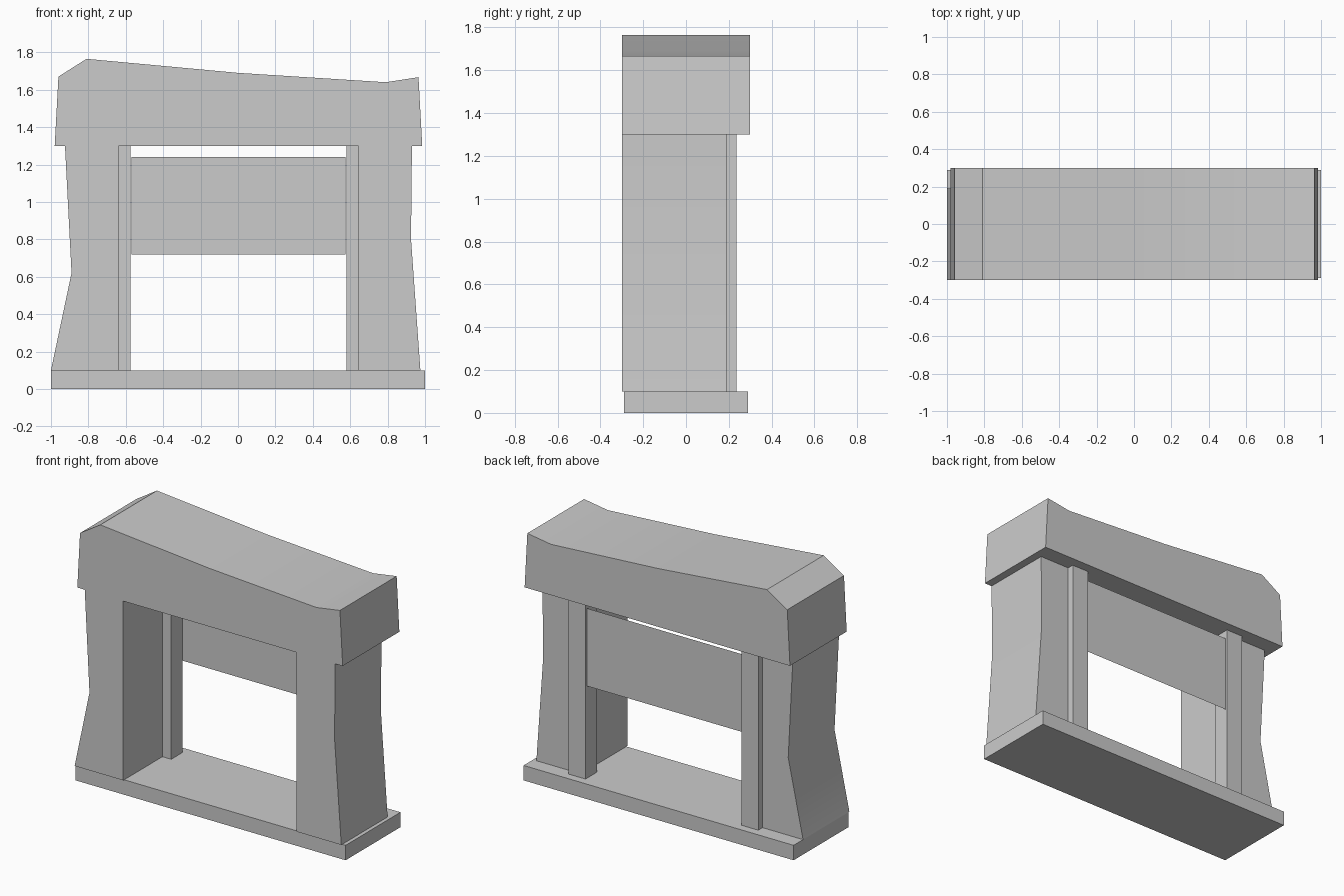
import bpy, bmesh, math

if "Cube" in bpy.data.objects:
    bpy.data.objects.remove(bpy.data.objects["Cube"])


def extrude_profile(name, points, y0, y1):
    """Extrude a front (x, z) outline from y0 to y1."""
    bm = bmesh.new()
    face = bm.faces.new([bm.verts.new((x, y0, z)) for x, z in points])
    if y1 != y0:
        out = bmesh.ops.extrude_face_region(bm, geom=[face], use_keep_orig=True)
        verts = [g for g in out["geom"] if isinstance(g, bmesh.types.BMVert)]
        bmesh.ops.translate(bm, verts=verts, vec=(0, y1 - y0, 0))
        bmesh.ops.recalc_face_normals(bm, faces=bm.faces)
    mesh = bpy.data.meshes.new(name)
    bm.to_mesh(mesh)
    bm.free()
    obj = bpy.data.objects.new(name, mesh)
    bpy.context.collection.objects.link(obj)
    bpy.ops.object.select_all(action='DESELECT')
    obj.select_set(True)
    bpy.context.view_layer.objects.active = obj
    bpy.ops.object.shade_smooth_by_angle(angle=math.radians(30))
    return obj


def box(name, x0, x1, y0, y1, z0, z1):
    return extrude_profile(name, [(x0, z0), (x1, z0), (x1, z1), (x0, z1)], y0, y1)


# Base slab
box("base_slab", -1, 1, -0.29, 0.29, 0, 0.1)

# Uneven side pillars
extrude_profile("left_pillar", [(-1, 0.1), (-0.64, 0.1), (-0.64, 1.3),
                                (-0.925, 1.3), (-0.89, 0.62)], -0.3, 0.19)
extrude_profile("right_pillar", [(0.645, 0.1), (0.975, 0.1), (0.925, 0.8),
                                 (0.93, 1.3), (0.645, 1.3)], -0.3, 0.19)

# Square posts set into the rear inner corners
box("left_post", -0.70, -0.575, 0.115, 0.235, 0.1, 1.3)
box("right_post", 0.58, 0.705, 0.115, 0.235, 0.1, 1.3)

# Crooked top beam
extrude_profile("top_beam", [(-0.98, 1.3), (0.985, 1.3), (0.965, 1.667),
                             (0.79, 1.64), (0, 1.69), (-0.81, 1.765),
                             (-0.96, 1.67)], -0.3, 0.3)

# Thin hanging panel between the posts
box("hanging_panel", -0.57, 0.575, 0.225, 0.225, 0.72, 1.24)
